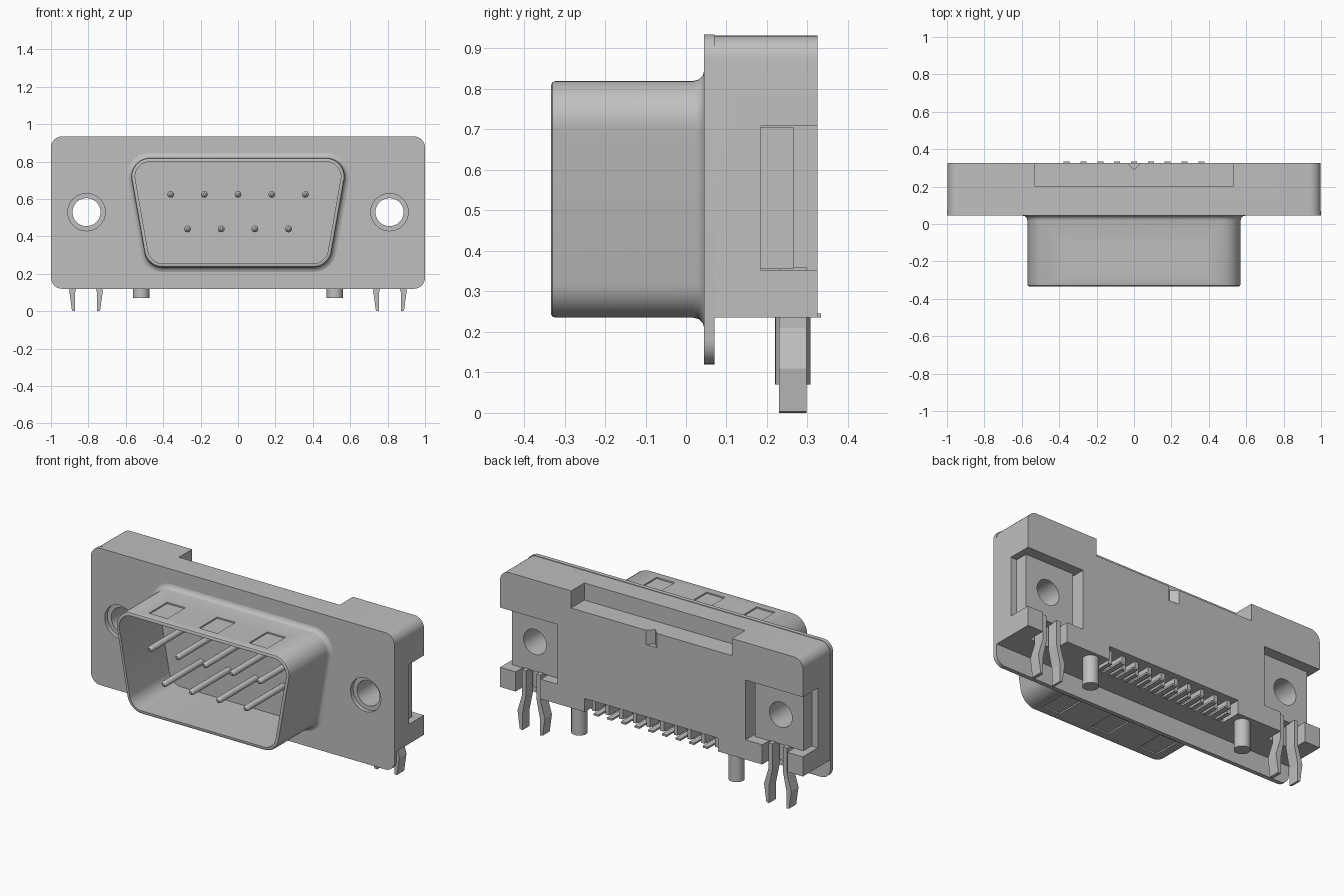
import bpy, bmesh, math
from mathutils import Vector, Matrix

if "Cube" in bpy.data.objects:
    bpy.data.objects.remove(bpy.data.objects["Cube"], do_unlink=True)

GREY = bpy.data.materials.new("light grey")
GREY.use_nodes = True
GREY.diffuse_color = (0.52, 0.52, 0.52, 1)
GREY.node_tree.nodes["Principled BSDF"].inputs["Base Color"].default_value = (0.52, 0.52, 0.52, 1)


def finish(name, bm):
    bmesh.ops.recalc_face_normals(bm, faces=bm.faces)
    me = bpy.data.meshes.new(name)
    bm.to_mesh(me)
    bm.free()
    ob = bpy.data.objects.new(name, me)
    bpy.context.collection.objects.link(ob)
    me.materials.append(GREY)
    return ob


def loft(name, loops):
    """Closed solid through matching (xz outline, y) loops, capped at both ends."""
    bm = bmesh.new()
    rings = [[bm.verts.new((x, y, z)) for x, z in pts] for pts, y in loops]
    for a, b in zip(rings, rings[1:]):
        for i in range(len(a)):
            j = (i + 1) % len(a)
            bm.faces.new((a[i], a[j], b[j], b[i]))
    bm.faces.new(rings[0])
    bm.faces.new(rings[-1])
    return finish(name, bm)


def prism(name, pts, y0, y1):
    return loft(name, [(pts, y0), (pts, y1)])


def box(name, x0, x1, y0, y1, z0, z1):
    return prism(name, [(x0, z0), (x1, z0), (x1, z1), (x0, z1)], y0, y1)


def circle(x, z, r, n=32):
    return [(x + r * math.cos(2 * math.pi * i / n), z + r * math.sin(2 * math.pi * i / n)) for i in range(n)]


def outline(corners, d=0, n=8):
    """Rounded outline from corners (centre x, centre z, radius, start, end angle), grown by d."""
    pts = []
    for cx, cz, r, a0, a1 in corners:
        steps = n if r else 0
        for i in range(steps + 1):
            a = math.radians(a0 + (a1 - a0) * i / max(steps, 1))
            pts.append((cx + (r + d if r else 0) * math.cos(a), cz + (r + d if r else 0) * math.sin(a)))
    return pts


def cut(ob, cutters):
    for c in cutters:
        m = ob.modifiers.new("cut", 'BOOLEAN')
        m.operation, m.solver, m.object = 'DIFFERENCE', 'EXACT', c
        bpy.context.view_layer.objects.active = ob
        bpy.ops.object.modifier_apply(modifier=m.name)
        bpy.data.objects.remove(c, do_unlink=True)


def smooth(ob):
    bpy.ops.object.select_all(action='DESELECT')
    ob.select_set(True)
    bpy.context.view_layer.objects.active = ob
    bpy.ops.object.shade_smooth_by_angle(angle=math.radians(35))


HX, HZ = 0.81, 0.53          # screw hole centre
FLOOR = 0.04                 # inner floor of the shell

# Front flange plate
plate = prism("flange_plate", outline([(0.94, 0.875, 0.06, 0, 90), (-0.94, 0.875, 0.06, 90, 180),
                                       (-0.94, 0.18, 0.06, 180, 270), (0.94, 0.18, 0.06, 270, 360)]), 0.045, 0.07)
cut(plate, [prism("cutter", circle(s * HX, HZ, 0.1), 0, 0.1) for s in (-1, 1)])
smooth(plate)

# Housing behind the plate
body = prism("housing", outline([(0.938, 0.872, 0.06, 0, 90), (-0.938, 0.872, 0.06, 90, 180),
                                 (-0.998, 0.235, 0, 0, 0), (0.998, 0.235, 0, 0, 0)]), 0.07, 0.325)
cutters = [box("cutter", -0.53, 0.53, 0.2, 0.4, 0.83, 1.0),                          # top notch
           box("cutter", -0.44, 0.44, 0.2, 0.4, 0.2, 0.315)]                         # pin exit
bm = bmesh.new()                                                                     # key mark
tri = [(-0.037, 0.327), (0.037, 0.327), (0, 0.289)]
lo = [bm.verts.new((x, y, 0.745)) for x, y in tri]
hi = [bm.verts.new((x, y, 0.85)) for x, y in tri]
bm.faces.new(lo)
bm.faces.new(hi)
for i in range(3):
    j = (i + 1) % 3
    bm.faces.new((lo[i], lo[j], hi[j], hi[i]))
cutters.append(finish("cutter", bm))
for s in (-1, 1):
    a, b = sorted((s * 0.62, s * 1.1))
    cutters.append(box("cutter", a, b, 0.185, 0.4, 0.352, 0.708))                    # nut pocket
    a, b = sorted((s * 0.73, s * 0.895))
    cutters.append(box("cutter", a, b, 0.22, 0.4, 0.2, 0.36))                        # clip slot
    cutters.append(prism("cutter", circle(s * HX, HZ, 0.075), 0, 0.4))               # screw hole
cut(body, cutters)
smooth(body)

# D-shaped hollow shell with flared base and rolled rim
D = [(0.47, 0.72, 0.1, -10, 90), (-0.47, 0.72, 0.1, 90, 190),
     (-0.402, 0.335, 0.1, 190, 270), (0.402, 0.335, 0.1, 270, 350)]
path = [(0.026, 0.046), (0.026, 0.045), (0.013, 0.0415), (0.0035, 0.032), (0, 0.019),
        (0, -0.321), (-0.003, -0.33), (-0.009, -0.333), (-0.02, -0.333), (-0.02, FLOOR)]
shell = loft("d_shell", [(outline(D, d, 10), y) for d, y in path])
dimples = [box("cutter", x - 0.06, x + 0.06, -0.28, -0.11, 0.812, 0.9) for x in (-0.33, 0, 0.33)]
dimples += [box("cutter", x - 0.06, x + 0.06, -0.28, -0.11, 0.1, 0.243) for x in (-0.33, 0, 0.33)]
cut(shell, dimples)
smooth(shell)

# Contact pins, staggered in two rows with rounded tips
contacts = [(0.18 * i, 0.625) for i in range(-2, 3)] + [(0.18 * i - 0.09, 0.44) for i in range(-1, 3)]
for x, z in contacts:
    prof = [(0.018, FLOOR + 0.003), (0.018, -0.302), (0.0145, -0.312), (0.007, -0.318)]
    smooth(loft("contact_pin", [(circle(x, z, r, 16), y) for r, y in prof]))

# Solder tails and the ribs between them
for i in range(-4, 5):
    x = 0.09 * i
    box("solder_tail", x - 0.016, x + 0.016, 0.19, 0.333, 0.235, 0.246)
for i in range(10):
    x = 0.09 * (i - 4.5)
    box("tail_rib", x - 0.012, x + 0.012, 0.19, 0.29, 0.237, 0.32)

# Mounting hardware on each side
clip = [(0.06, 0.36), (0.06, 0.21), (0.09, 0.11), (0.075, 0.003), (0.058, 0),
        (0.058, 0.1), (0.035, 0.21), (0.035, 0.36)]
for s, side in ((1, "left"), (-1, "right")):
    a, b = sorted((s * 0.64, s * 0.96))
    nut = box(side + "_nut_block", a, b, 0.18, 0.265, 0.355, 0.705)
    cut(nut, [prism("cutter", circle(s * HX, HZ, 0.075), 0, 0.4)])
    smooth(nut)
    for t in (-1, 1):
        prism(side + "_board_clip", [(s * (0.8125 + t * dx), z) for dx, z in clip], 0.23, 0.297)
    bm = bmesh.new()
    bmesh.ops.create_cone(bm, cap_ends=True, segments=24, radius1=0.044, radius2=0.044, depth=0.18,
                          matrix=Matrix.Translation(Vector((s * 0.518, 0.264, 0.16))))
    smooth(finish(side + "_locating_post", bm))
